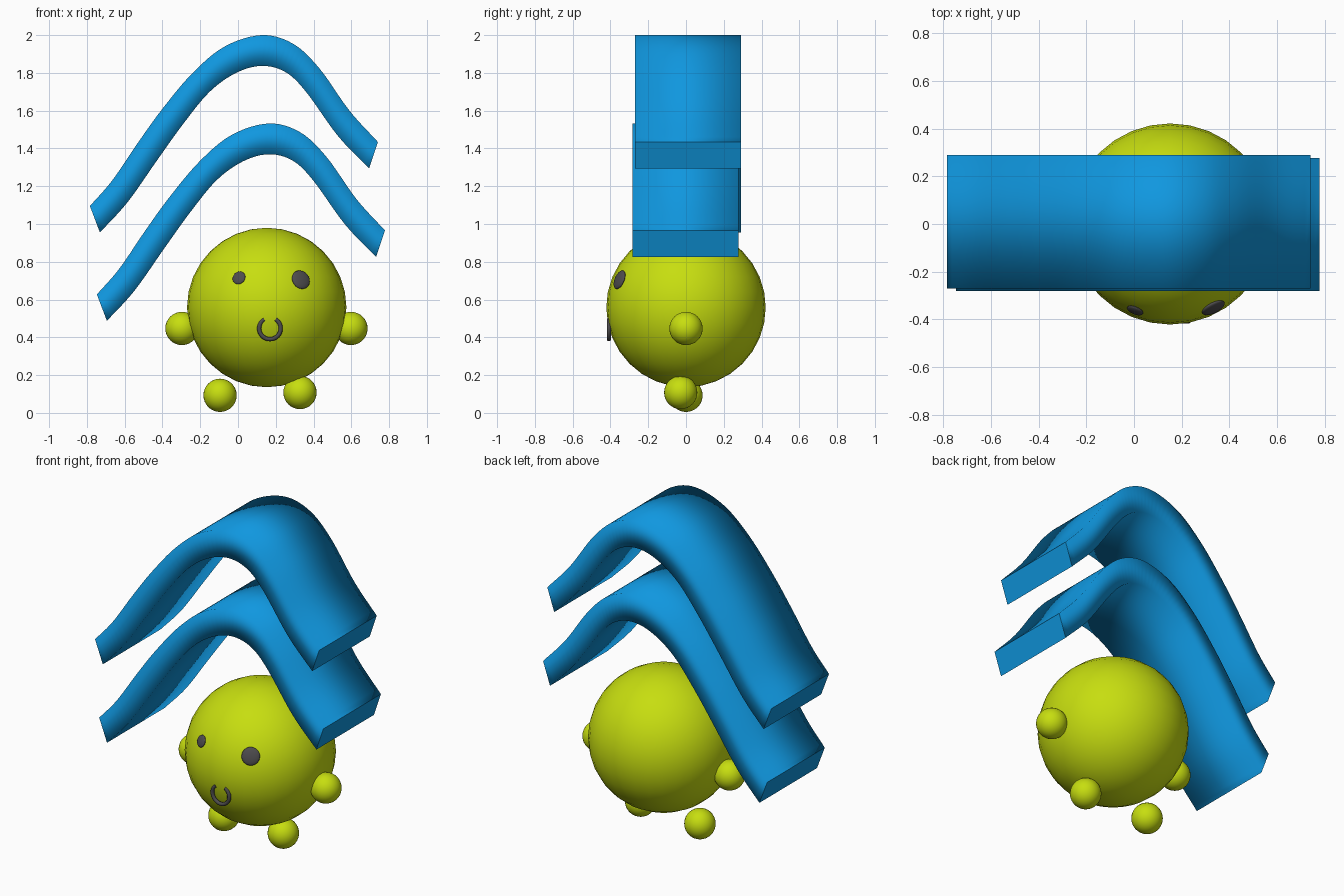
import bpy, bmesh, math
from mathutils import Vector

if "Cube" in bpy.data.objects:
    bpy.data.objects.remove(bpy.data.objects["Cube"])


def material(name, color):
    m = bpy.data.materials.new(name)
    m.diffuse_color = (*color, 1)
    m.use_nodes = True
    m.node_tree.nodes["Principled BSDF"].inputs["Base Color"].default_value = m.diffuse_color
    return m


blue = material("sky blue", (0.005, 0.31, 0.74))
lime = material("lime green", (0.57, 0.73, 0.005))
grey = material("dark grey", (0.075, 0.072, 0.075))


def add_mesh(name, bm, mat):
    bmesh.ops.recalc_face_normals(bm, faces=bm.faces)
    me = bpy.data.meshes.new(name)
    bm.to_mesh(me)
    bm.free()
    me.materials.append(mat)
    ob = bpy.data.objects.new(name, me)
    bpy.context.collection.objects.link(ob)
    return ob


def ball(name, loc, r, mat, seg=32):
    bm = bmesh.new()
    bmesh.ops.create_uvsphere(bm, u_segments=seg, v_segments=seg // 2, radius=r)
    for f in bm.faces:
        f.smooth = True
    ob = add_mesh(name, bm, mat)
    ob.location = loc
    return ob


def spline(pts, steps=6):
    """Catmull-Rom curve through 2D points."""
    p = [Vector(q) for q in pts]
    p = [2 * p[0] - p[1]] + p + [2 * p[-1] - p[-2]]
    out = []
    for i in range(1, len(p) - 2):
        a, b, c, d = p[i - 1:i + 3]
        for s in range(steps):
            t = s / steps
            out.append(0.5 * (2 * b + (c - a) * t + (2 * a - 5 * b + 4 * c - d) * t * t
                              + (3 * b - a - 3 * c + d) * t ** 3))
    return out + [p[-2]]


# Arched band profile (x, z): upper and lower edge
TOP = [(-.784, 1.095), (-.665, 1.232), (-.53, 1.43), (-.40, 1.61), (-.24, 1.80),
       (-.07, 1.94), (.125, 2.0), (.29, 1.955), (.43, 1.825), (.59, 1.60), (.741, 1.434)]
LOW = [(-.731, .955), (-.585, 1.115), (-.43, 1.335), (-.29, 1.53), (-.15, 1.70),
       (-.01, 1.80), (.125, 1.837), (.25, 1.805), (.36, 1.70), (.53, 1.465), (.694, 1.294)]


def band(name, dx, dz, y0, y1):
    bm = bmesh.new()
    rings = []
    for t, l in zip(spline(TOP), spline(LOW)):
        rings.append([bm.verts.new((q.x + dx, y, q.y + dz))
                      for q, y in ((t, y0), (t, y1), (l, y1), (l, y0))])
    for a, b in zip(rings, rings[1:]):
        for i in range(4):
            j = (i + 1) % 4
            bm.faces.new((a[i], a[j], b[j], b[i])).smooth = True
    # flat sharp ends
    for r in (rings[0], rings[-1]):
        f = bm.faces.new(r)
        for e in f.edges:
            e.smooth = False
    return add_mesh(name, bm, blue)


band("upper_band", 0, 0, -.27, .29)
band("lower_band", .037, -.468, -.282, .278)

# Round body with arms and feet
C, R = Vector((.152, 0, .558)), .422
ball("body", C, R, lime)
for name, loc in (("left_arm", (-.297, 0, .447)), ("right_arm", (.598, 0, .447)),
                  ("left_foot", (-.095, 0, .093)), ("right_foot", (.328, -.028, .108))):
    ball(name, loc, .088, lime)

# Eyes: flattened balls lying on the body surface
for name, x, z, r in (("left_eye", .005, .715, .036), ("right_eye", .333, .705, .052)):
    y = -math.sqrt(R * R - (x - C.x) ** 2 - (z - C.z) ** 2)
    loc = Vector((x, y, z))
    eye = ball(name, loc, r, grey, 24)
    eye.rotation_euler = (loc - C).to_track_quat('Z', 'Y').to_euler()
    eye.scale = (1, 1, .3)

# Mouth: open ring, gap at the top
bm = bmesh.new()
rings, N, M, tube = [], 32, 10, .011
for i in range(N + 1):
    a = math.radians(122 + 296 * i / N)
    ring = []
    for k in range(M):
        b = 2 * math.pi * k / M
        r = .057 + tube * math.cos(b)
        ring.append(bm.verts.new((.169 + r * math.cos(a), -.408 + tube * math.sin(b),
                                  .447 + r * math.sin(a))))
    rings.append(ring)
for a, b in zip(rings, rings[1:]):
    for k in range(M):
        j = (k + 1) % M
        bm.faces.new((a[k], a[j], b[j], b[k])).smooth = True
bm.faces.new(rings[0])
bm.faces.new(rings[-1])
add_mesh("mouth", bm, grey)
